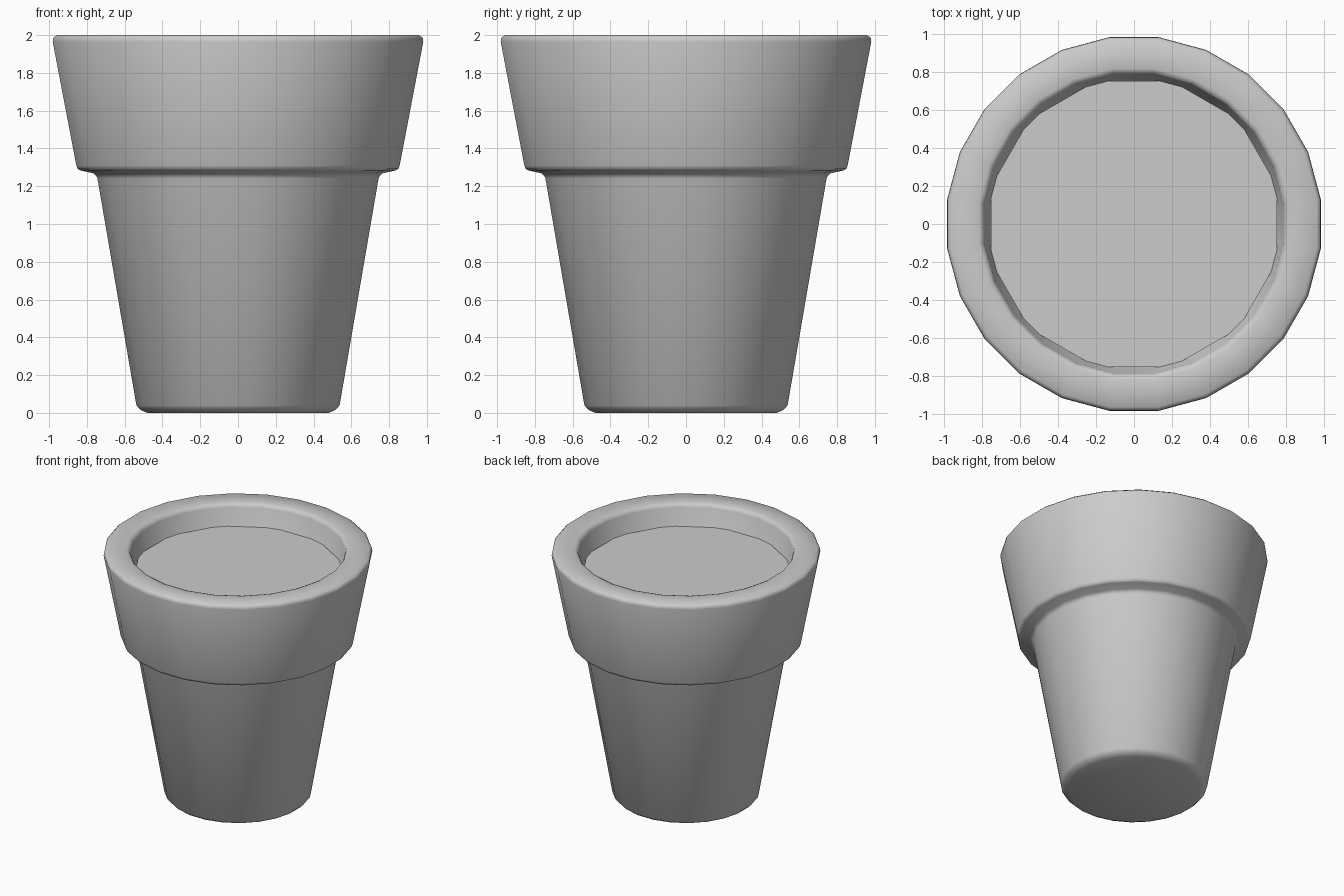
import bpy, bmesh, math

if "Cube" in bpy.data.objects:
    bpy.data.objects.remove(bpy.data.objects["Cube"])


def lathe(name, profile, sides, angle):
    """Close a (apothem, z) profile into a solid of revolution with caps at both ends."""
    bm = bmesh.new()
    k = 1 / math.cos(math.pi / sides)
    rings = []
    for r, z in profile:
        ring = []
        for i in range(sides):
            a = 2 * math.pi * (i + 0.5) / sides
            ring.append(bm.verts.new((r * k * math.cos(a), r * k * math.sin(a), z)))
        rings.append(ring)
    for lo, hi in zip(rings, rings[1:]):
        for i in range(sides):
            j = (i + 1) % sides
            bm.faces.new((lo[i], lo[j], hi[j], hi[i]))
    bm.faces.new(rings[0][::-1])
    if len(rings) > 1:
        bm.faces.new(rings[-1])
        bmesh.ops.recalc_face_normals(bm, faces=bm.faces)
    else:
        bmesh.ops.reverse_faces(bm, faces=bm.faces)
    mesh = bpy.data.meshes.new(name)
    bm.to_mesh(mesh)
    bm.free()
    obj = bpy.data.objects.new(name, mesh)
    bpy.context.collection.objects.link(obj)
    bpy.ops.object.select_all(action='DESELECT')
    obj.select_set(True)
    bpy.context.view_layer.objects.active = obj
    bpy.ops.object.shade_smooth_by_angle(angle=math.radians(angle))
    return obj


# Pot: bevelled foot, tapered body, flared collar, rounded rim, inner wall and floor
lathe("pot", [
    (0.48, 0.0), (0.515, 0.015), (0.538, 0.04),
    (0.744, 1.24), (0.75, 1.255), (0.765, 1.268),
    (0.835, 1.284), (0.849, 1.292), (0.856, 1.31),
    (0.981, 1.965), (0.978, 1.985), (0.96, 2.0),
    (0.815, 2.0), (0.795, 1.992), (0.785, 1.97),
    (0.68, 1.38), (0.56, 1.26), (0.38, 0.2),
], 24, 60)

# Soil: twelve-sided flat disc just below the rim
lathe("soil", [(0.75, 1.83)], 12, 30)
